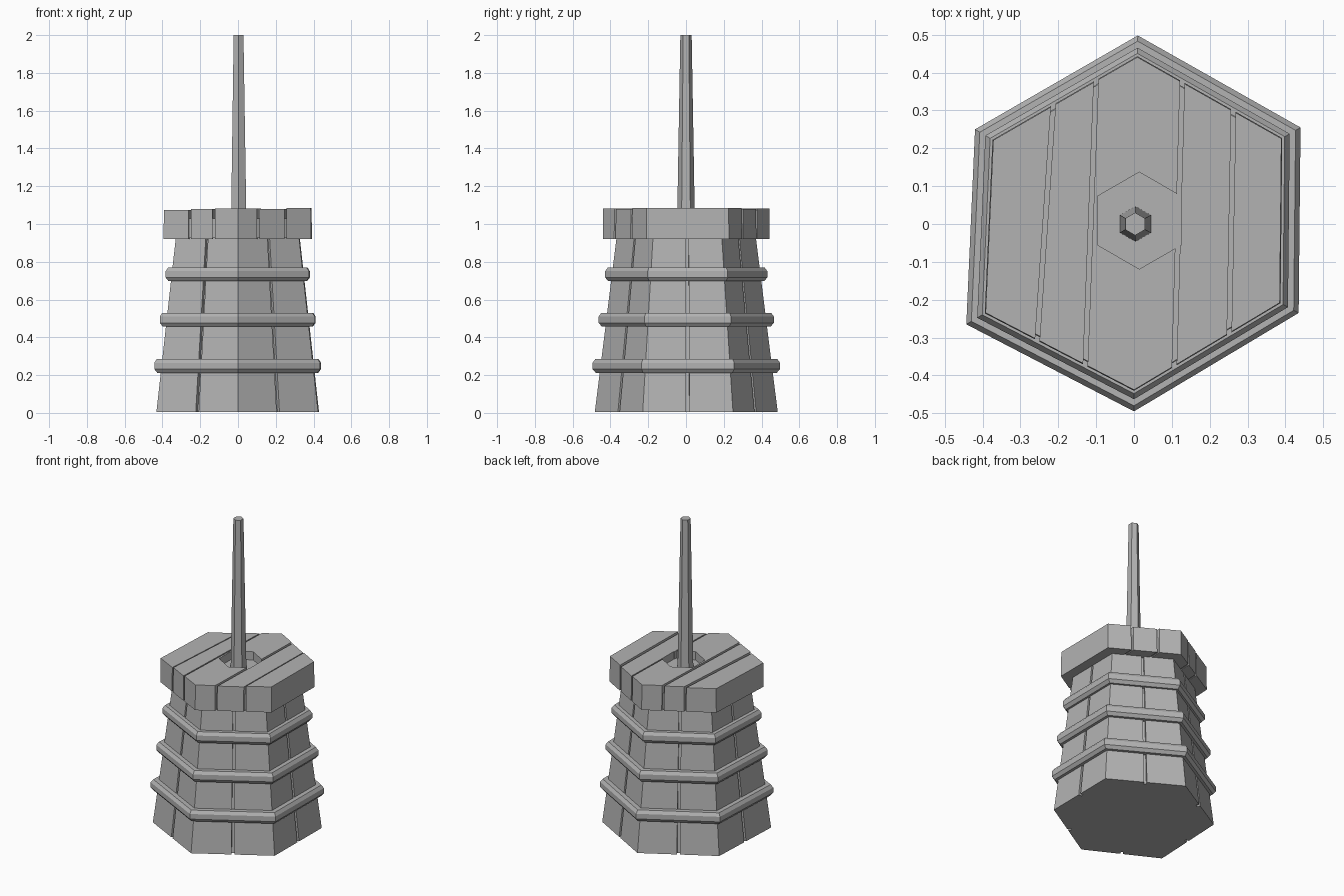
import bpy, bmesh
from mathutils import Vector

old = bpy.data.objects.get("Cube")
if old:
    bpy.data.objects.remove(old, do_unlink=True)

grey = bpy.data.materials.new("plain grey")
grey.use_nodes = True
COLOUR = (0.45, 0.45, 0.45, 1)
grey.diffuse_color = COLOUR
grey.node_tree.nodes["Principled BSDF"].inputs["Base Color"].default_value = COLOUR

# Slightly uneven hand-cut hexagon shared by body, hoops and lid
HEX = [Vector(p) for p in ((0.01, 0.498), (-0.42, 0.25), (-0.443, -0.265),
                           (0, -0.495), (0.435, -0.235), (0.44, 0.255))]
EVEN = [Vector(p) for p in ((0, 1), (-0.866, 0.5), (-0.866, -0.5),
                            (0, -1), (0.866, -0.5), (0.866, 0.5))]


def ring(outline, scale, z, centre=(0, 0)):
    return [(p.x * scale + centre[0], p.y * scale + centre[1], z) for p in outline]


def loft(rings, closed=False):
    """Skin a stack of rings; cap the ends, or join last to first."""
    bm = bmesh.new()
    loops = [[bm.verts.new(co) for co in r] for r in rings]
    n = len(loops[0])
    pairs = list(zip(loops, loops[1:]))
    if closed:
        pairs.append((loops[-1], loops[0]))
    else:
        bm.faces.new(loops[0])
        bm.faces.new(loops[-1])
    for a, b in pairs:
        for i in range(n):
            j = (i + 1) % n
            bm.faces.new((a[i], a[j], b[j], b[i]))
    bmesh.ops.recalc_face_normals(bm, faces=bm.faces)
    return bm


def make(name, bm):
    mesh = bpy.data.meshes.new(name)
    bm.to_mesh(mesh)
    bm.free()
    mesh.materials.append(grey)
    obj = bpy.data.objects.new(name, mesh)
    bpy.context.collection.objects.link(obj)
    return obj


# Tapered body with a narrow groove down the middle of each side
staves = []
for i, a in enumerate(HEX):
    b = HEX[(i + 1) % 6]
    mid, along = (a + b) / 2, (b - a).normalized() * 0.009
    staves += [a, mid - along, (mid - along) * 0.95,
               (mid + along) * 0.95, mid + along]
make("body", loft([ring(staves, 0.975, 0.005), ring(staves, 0.74, 0.94)]))

# Three chamfered hoops
for name, size, z in (("lower_hoop", 1, 0.25), ("middle_hoop", 0.935, 0.495),
                      ("upper_hoop", 0.865, 0.735)):
    profile = ((-0.11, 0.035), (-0.03, 0.035), (0, 0.015),
               (0, -0.018), (-0.035, -0.038), (-0.11, -0.038))
    make(name, loft([ring(HEX, size + d, z + h) for d, h in profile], closed=True))

# Lid core forms the floor of the plank gaps and of the middle hole
make("lid_core", loft([ring(HEX, 0.86, 0.925), ring(HEX, 0.86, 1.03)]))

# Cutter for the hexagonal hole in the lid
cutter = make("hole_cutter", loft([ring(EVEN, 0.128, z, (0.014, 0.009))
                                   for z in (0.85, 1.2)]))
cutter.hide_render = True

# Lid planks: the hexagon sliced along four slightly slanted seams
seams = [((-0.255, -0.30), (-0.215, 0.29)), ((-0.128, -0.36), (-0.10, 0.38)),
         ((0.107, -0.36), (0.128, 0.39)), ((0.252, -0.27), (0.263, 0.31))]
GAP = 0.006


def slice_off(bm, seam, side):
    """Remove what lies beyond a seam; side 1 removes +x, -1 removes -x."""
    a, b = (Vector((*p, 0)) for p in seam)
    normal = Vector((b.y - a.y, a.x - b.x, 0)).normalized() * side
    cut = bmesh.ops.bisect_plane(bm, geom=bm.verts[:] + bm.edges[:] + bm.faces[:],
                                 plane_co=a - normal * GAP, plane_no=normal,
                                 clear_outer=True)
    edges = [e for e in cut["geom_cut"] if isinstance(e, bmesh.types.BMEdge)]
    bmesh.ops.holes_fill(bm, edges=edges)


planks = []
for i, top in enumerate((1.075, 1.08, 1.083, 1.08, 1.085)):
    bm = loft([ring(HEX, 0.89, 0.92), ring(HEX, 0.885, top)])
    if i < 4:
        slice_off(bm, seams[i], 1)
    if i > 0:
        slice_off(bm, seams[i - 1], -1)
    bmesh.ops.recalc_face_normals(bm, faces=bm.faces)
    plank = make(f"lid_plank_{i + 1}", bm)
    hole = plank.modifiers.new("hole", "BOOLEAN")
    hole.operation = "DIFFERENCE"
    hole.solver = "EXACT"
    hole.object = cutter
    planks.append(plank)

# Bake the hole into the planks, then drop the cutter
bpy.context.view_layer.update()
graph = bpy.context.evaluated_depsgraph_get()
baked = [bpy.data.meshes.new_from_object(p.evaluated_get(graph)) for p in planks]
for plank, mesh in zip(planks, baked):
    plank.modifiers.clear()
    plank.data = mesh
bpy.data.objects.remove(cutter, do_unlink=True)

# Tapered six-sided plunger rod
make("plunger_rod", loft([ring(EVEN, 0.048, 0.95, (0.004, 0)),
                          ring(EVEN, 0.03, 2, (0.003, 0))]))
